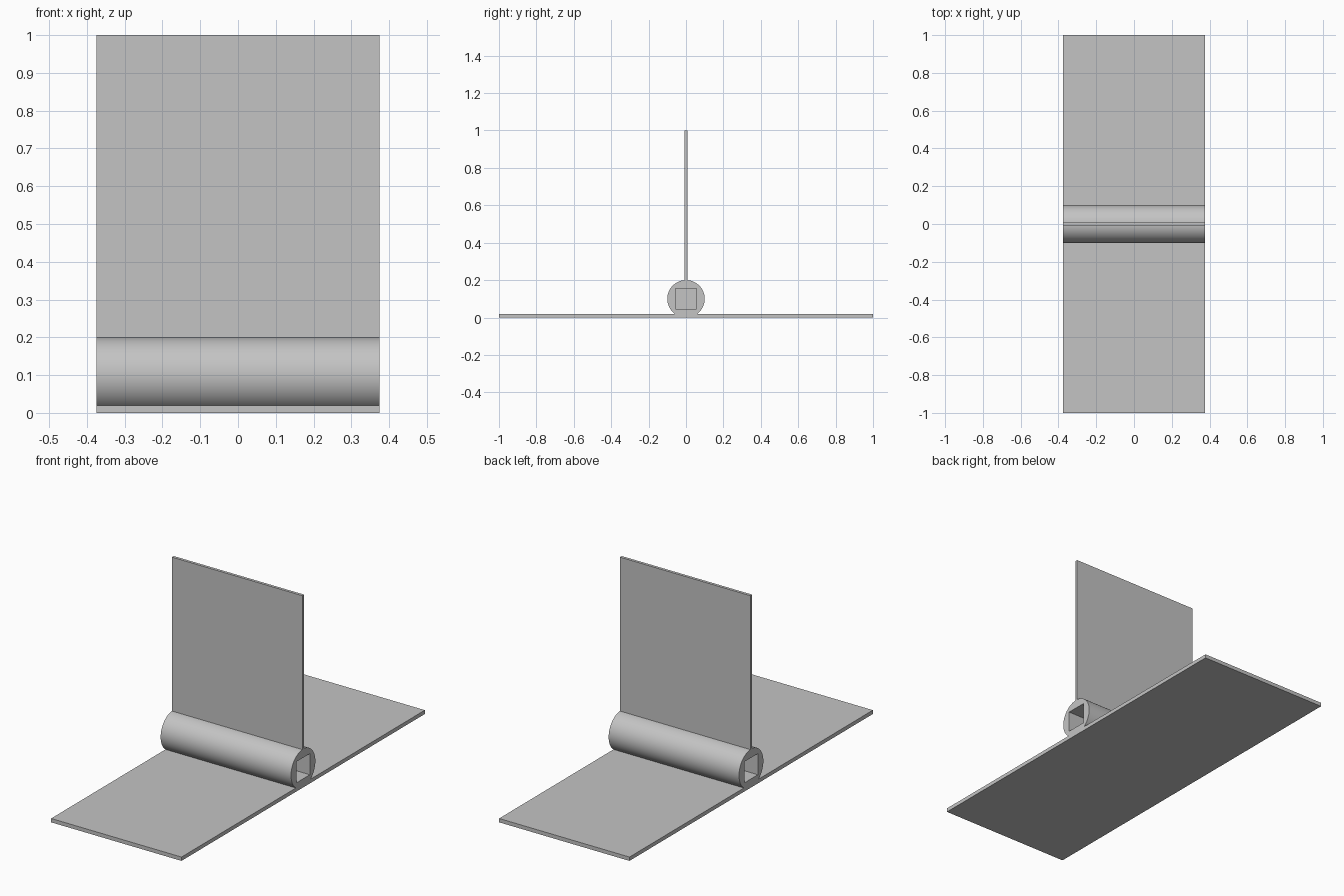
import bpy, bmesh, math

if "Cube" in bpy.data.objects:
    bpy.data.objects.remove(bpy.data.objects["Cube"])

HALF_W = 0.375      # half length along x
R = 0.1             # barrel radius
BASE_T = 0.02       # base plate thickness
FIN_H = 0.0075      # half thickness of the upright panel
HOLE = 0.11         # side of the square socket
DEPTH = 0.25        # depth of each socket

grey = bpy.data.materials.new("plain grey")
grey.diffuse_color = (0.55, 0.55, 0.55, 1)
grey.use_nodes = True
grey.node_tree.nodes["Principled BSDF"].inputs["Base Color"].default_value = grey.diffuse_color


def extrude_x(name, outline, x0, x1):
    """Extrude a (y, z) outline along x into a closed solid."""
    bm = bmesh.new()
    face = bm.faces.new([bm.verts.new((x0, y, z)) for y, z in outline])
    new = bmesh.ops.extrude_face_region(bm, geom=[face])["geom"]
    verts = [g for g in new if isinstance(g, bmesh.types.BMVert)]
    bmesh.ops.translate(bm, verts=verts, vec=(x1 - x0, 0, 0))
    bmesh.ops.recalc_face_normals(bm, faces=bm.faces)
    mesh = bpy.data.meshes.new(name)
    bm.to_mesh(mesh)
    bm.free()
    mesh.materials.append(grey)
    obj = bpy.data.objects.new(name, mesh)
    bpy.context.collection.objects.link(obj)
    return obj


# Base plate, barrel and upright panel share one mirrored cross-section
a0 = math.asin((BASE_T - R) / R)
a1 = math.acos(FIN_H / R)
N = 40
right = [(1, 0), (1, BASE_T)]
for i in range(N + 1):
    a = a0 + (a1 - a0) * i / N
    right.append((R * math.cos(a), R + R * math.sin(a)))
right.append((FIN_H, 1))
outline = right + [(-y, z) for y, z in reversed(right)]
body = extrude_x("plate_barrel_and_panel", outline, -HALF_W, HALF_W)

# Square sockets in both ends of the barrel
h = HOLE / 2
square = [(-h, R - h), (h, R - h), (h, R + h), (-h, R + h)]
bpy.context.view_layer.objects.active = body
body.select_set(True)
for side in (-1, 1):
    ends = sorted((side * (HALF_W - DEPTH), side * (HALF_W + 0.1)))
    cutter = extrude_x("socket_cutter", square, *ends)
    cutter.hide_render = True
    mod = body.modifiers.new("socket", "BOOLEAN")
    mod.operation = "DIFFERENCE"
    mod.solver = "EXACT"
    mod.object = cutter
    bpy.ops.object.modifier_apply(modifier=mod.name)
    bpy.data.objects.remove(cutter)

# Smooth barrel, crisp edges
bpy.ops.object.shade_smooth_by_angle(angle=math.radians(30))
